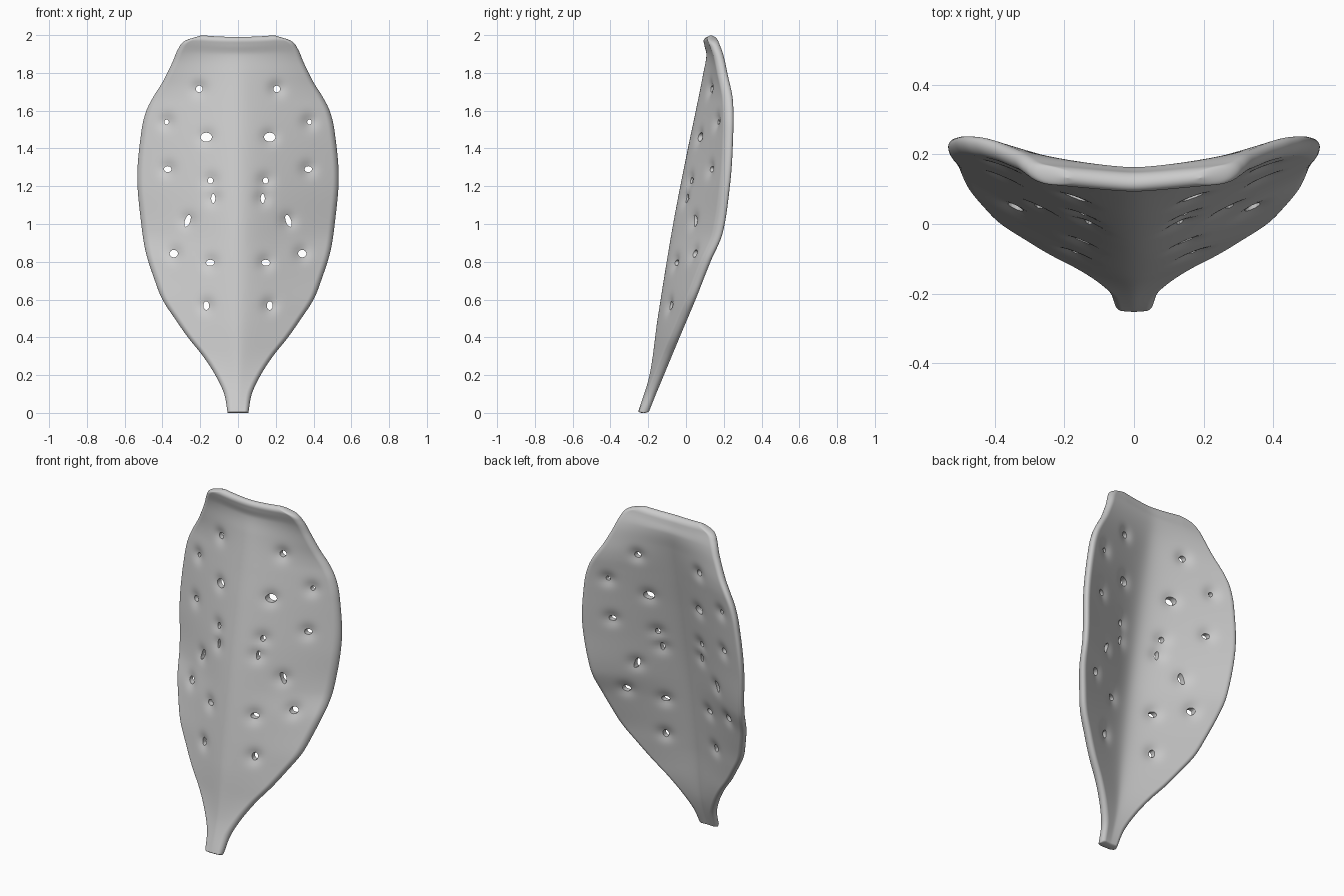
import bpy, bmesh, math
from mathutils import Matrix

if "Cube" in bpy.data.objects:
    bpy.data.objects.remove(bpy.data.objects["Cube"])

T = 0.055            # shell thickness
NU, NV = 96, 170     # grid across / along

# height -> half width, front of the midrib, back of the rim
WIDTH = [(0, .055), (.1, .073), (.2, .12), (.3, .185), (.4, .265), (.5, .335), (.6, .40),
         (.7, .44), (.85, .488), (1.0, .512), (1.25, .533), (1.5, .51), (1.6, .485),
         (1.67, .45), (1.75, .40), (1.85, .35), (1.93, .315), (1.97, .28), (2.0, .19)]
FRONT = [(0, -.255), (.2, -.193), (.5, -.15), (1.0, -.068), (1.4, .01), (1.6, .052),
         (1.8, .092), (1.9, .108), (1.95, .098), (2.0, .088)]
BACK = [(0, -.197), (.2, -.11), (.4, -.025), (.6, .06), (.8, .14), (.95, .205), (1.2, .243),
        (1.4, .257), (1.65, .257), (1.8, .225), (1.9, .20), (2.0, .16)]

# holes: x, z, half width, half height, tilt
HOLES = [(.205, 1.715, .018, .018, 0), (.378, 1.54, .012, .013, 0), (.168, 1.46, .03, .024, 0),
         (.372, 1.29, .02, .016, 0), (.146, 1.23, .014, .017, 0), (.131, 1.135, .011, .025, 0),
         (.267, 1.017, .014, .034, 20), (.340, .843, .022, .02, 0), (.147, .795, .022, .016, 0),
         (.168, .568, .016, .023, 0)]


def curve(pts, z):
    """Smooth interpolation through a profile."""
    n = len(pts)
    i = 0
    while i < n - 2 and z > pts[i + 1][0]:
        i += 1

    def slope(k):
        a, b = pts[max(k - 1, 0)], pts[min(k + 1, n - 1)]
        return (b[1] - a[1]) / (b[0] - a[0])
    (z0, p0), (z1, p1) = pts[i], pts[i + 1]
    h = z1 - z0
    s = (z - z0) / h
    return (p0 * (2 * s**3 - 3 * s**2 + 1) + p1 * (3 * s**2 - 2 * s**3)
            + h * slope(i) * (s**3 - 2 * s**2 + s) + h * slope(i + 1) * (s**3 - s**2))


def rounded(d, r):
    return 1.0 if d >= r else math.sqrt(max(0.0, 1 - (1 - d / r) ** 2))


def point(u, z, side):
    w = curve(WIDTH, z)
    x = u * w
    # rounded V section, midrib forward and rims swept back
    a = .15
    s = (math.sqrt(u * u + a * a) - a) / (math.sqrt(1 + a * a) - a)
    yc, ye = curve(FRONT, z) + T / 2, curve(BACK, z) - T / 2
    y = yc + (ye - yc) * s
    # thickness: rounded rim, thinned around every hole
    t = T * rounded(w - abs(x), min(.03, w * .4)) * rounded(2 - z, .03) * rounded(z, .01)
    for hx, hz, *_ in HOLES:
        d2 = (abs(x) - hx) ** 2 + (z - hz) ** 2
        t *= 1 - .6 * math.exp(-d2 / .0016)
    # shallow dip in the top edge
    dip = .01 * max(0, 1 - (x / .2) ** 2) * max(0, (z - 1.8) / .2)
    return x, y + side * t / 2, z - dip


# leaf shell: front and back sheets welded along the rim
bm = bmesh.new()
us = [math.sin(math.pi / 2 * (2 * i / NU - 1)) for i in range(NU + 1)]
zs = [1 - math.cos(math.pi * j / NV) for j in range(NV + 1)]
for side in (-1, 1):
    rows = [[bm.verts.new(point(u, z, side)) for u in us] for z in zs]
    for j in range(NV):
        for i in range(NU):
            q = (rows[j][i], rows[j][i + 1], rows[j + 1][i + 1], rows[j + 1][i])
            bm.faces.new(q if side < 0 else q[::-1])
bmesh.ops.remove_doubles(bm, verts=bm.verts, dist=1e-5)
bmesh.ops.recalc_face_normals(bm, faces=bm.faces)
mesh = bpy.data.meshes.new("leaf_shell")
bm.to_mesh(mesh)
bm.free()
leaf = bpy.data.objects.new("leaf_shell", mesh)
bpy.context.collection.objects.link(leaf)

# hole cutters, mirrored left and right
bm = bmesh.new()
for hx, hz, rx, rz, tilt in HOLES:
    for sgn in (-1, 1):
        m = (Matrix.Translation((sgn * hx, .1, hz))
             @ Matrix.Rotation(math.radians(-sgn * tilt), 4, 'Y')
             @ Matrix.Diagonal((rx, 1, rz, 1)) @ Matrix.Rotation(math.pi / 2, 4, 'X'))
        bmesh.ops.create_cone(bm, cap_ends=True, segments=14, radius1=1, radius2=1,
                              depth=1, matrix=m)
bmesh.ops.recalc_face_normals(bm, faces=bm.faces)
cmesh = bpy.data.meshes.new("hole_cutters")
bm.to_mesh(cmesh)
bm.free()
cutters = bpy.data.objects.new("hole_cutters", cmesh)
bpy.context.collection.objects.link(cutters)
cutters.hide_render = True

cut = leaf.modifiers.new("holes", 'BOOLEAN')
cut.operation = 'DIFFERENCE'
cut.solver = 'EXACT'
cut.object = cutters
bpy.context.view_layer.objects.active = leaf
leaf.select_set(True)
bpy.ops.object.modifier_apply(modifier=cut.name)
bpy.data.objects.remove(cutters)
bpy.ops.object.shade_smooth_by_angle(angle=math.radians(50))
